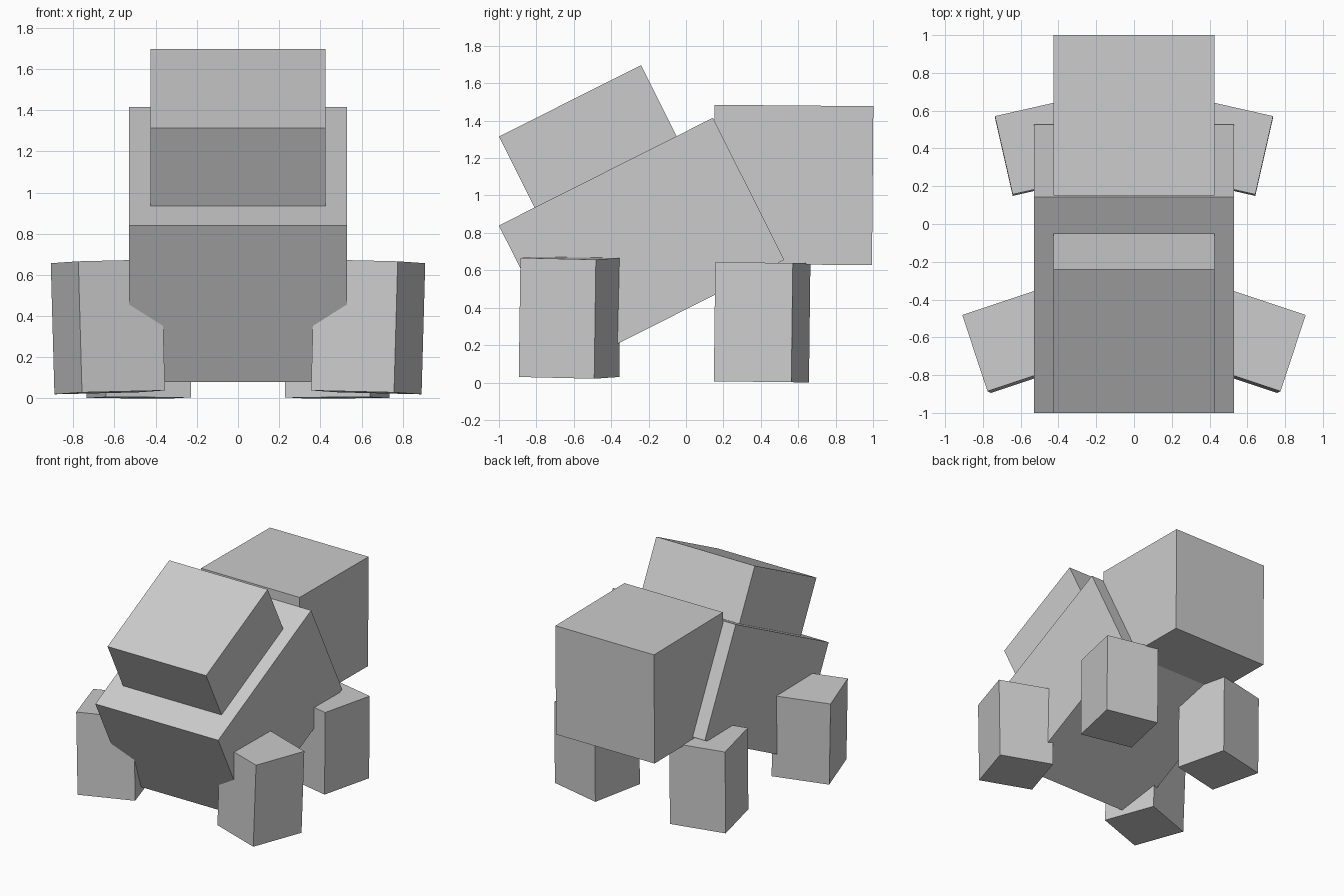
import bpy
from math import radians
from mathutils import Matrix, Vector

if "Cube" in bpy.data.objects:
    bpy.data.objects.remove(bpy.data.objects["Cube"])


def box(name, size, center, tilt_x=0, tilt_y=0, yaw=0):
    """Box with a yaw first, then small leans about the world axes."""
    bpy.ops.mesh.primitive_cube_add(size=1)
    ob = bpy.context.object
    ob.name = name
    rot = (Matrix.Rotation(radians(tilt_y), 4, 'Y')
           @ Matrix.Rotation(radians(tilt_x), 4, 'X')
           @ Matrix.Rotation(radians(yaw), 4, 'Z'))
    ob.matrix_world = (Matrix.Translation(center) @ rot
                       @ Matrix.Diagonal(Vector((*size, 1))))
    return ob


# Sloping body, with the smaller block resting on its upper face
SLOPE = 26.7
box("body", (1.06, 1.281, 0.85), (0, -0.2375, 0.7475), SLOPE)
box("upper_block", (0.85, 0.85, 0.425), (0, -0.525, 1.316), SLOPE)

# Large cube at the rear
box("rear_cube", (0.85, 0.85, 0.85), (0, 0.573, 1.056), -0.5)

# Splayed legs, mirrored left and right
LEG = (0.425, 0.425, 0.637)
for side, s in (("left", -1), ("right", 1)):
    box(f"front_leg_{side}", LEG, (s * 0.632, -0.621, 0.348),
        -0.8, s * 1.6, -s * 18.4)
    box(f"back_leg_{side}", LEG, (s * 0.482, 0.407, 0.322),
        -0.7, 0, -s * 12.8)
